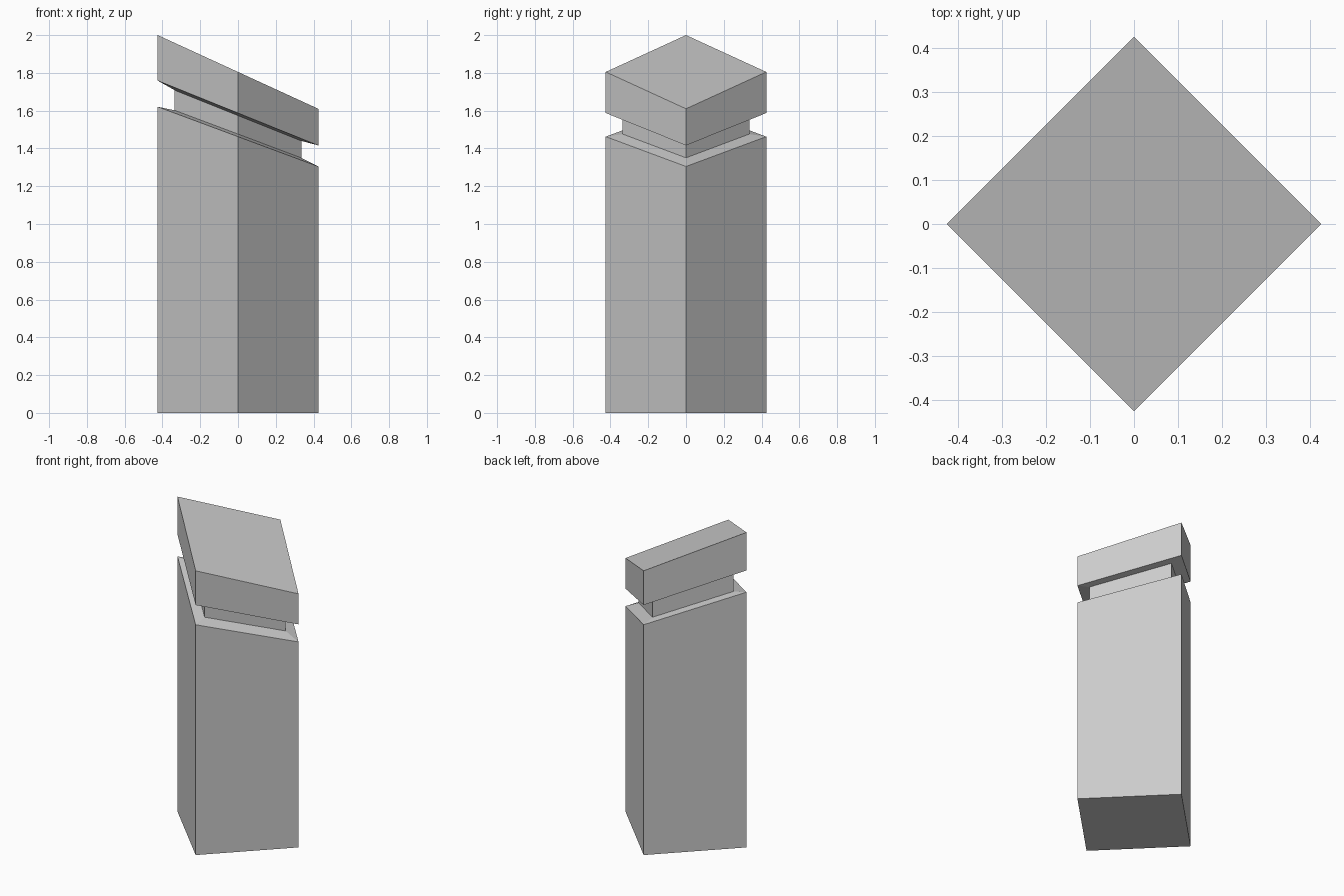
import bpy, bmesh, math

if "Cube" in bpy.data.objects:
    bpy.data.objects.remove(bpy.data.objects["Cube"])

# Profile of the slanted bollard: (corner radius, height on the centre line)
PROFILE = [(0.425, 0.0), (0.425, 1.4625), (0.335, 1.476),
           (0.335, 1.574), (0.425, 1.5875), (0.425, 1.805)]
SLANT = 0.195 / 1.805 / 0.425   # heights shrink towards +x
SIDES = 4

bm = bmesh.new()

# Square rings with corners on the axes, sheared by the slant
rings = []
for r, h in PROFILE:
    ring = []
    for i in range(SIDES):
        a = 2 * math.pi * i / SIDES
        x, y = r * math.cos(a), r * math.sin(a)
        ring.append(bm.verts.new((x, y, h * (1 - SLANT * x))))
    rings.append(ring)

# Side walls, groove and end caps
for lo, hi in zip(rings, rings[1:]):
    for i in range(SIDES):
        j = (i + 1) % SIDES
        bm.faces.new((lo[i], lo[j], hi[j], hi[i]))
bm.faces.new(rings[0][::-1])
bm.faces.new(rings[-1])
bmesh.ops.recalc_face_normals(bm, faces=bm.faces[:])

mesh = bpy.data.meshes.new("bollard_post")
bm.to_mesh(mesh)
bm.free()
bpy.context.collection.objects.link(bpy.data.objects.new("bollard_post", mesh))
